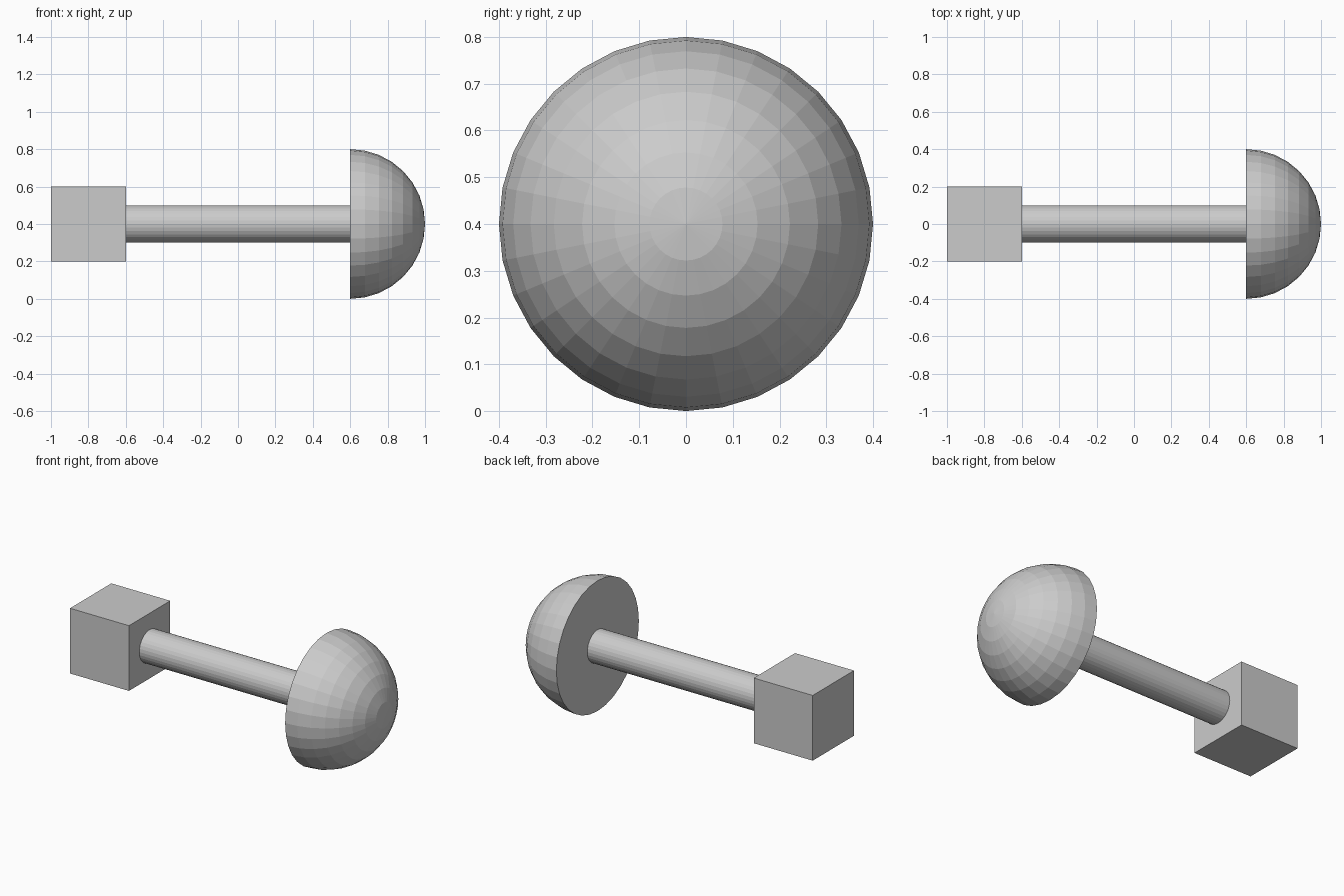
import bpy, bmesh
from math import pi
from mathutils import Matrix

if "Cube" in bpy.data.objects:
    bpy.data.objects.remove(bpy.data.objects["Cube"])

AXIS_Z = 0.4
TO_X = Matrix.Rotation(pi / 2, 4, 'Y')  # local +z becomes world +x


def add_object(name, bm):
    bmesh.ops.recalc_face_normals(bm, faces=bm.faces)
    mesh = bpy.data.meshes.new(name)
    bm.to_mesh(mesh)
    bm.free()
    obj = bpy.data.objects.new(name, mesh)
    bpy.context.collection.objects.link(obj)
    return obj


# Square block on the left end
bm = bmesh.new()
bmesh.ops.create_cube(bm, size=0.4, matrix=Matrix.Translation((-0.8, 0, AXIS_Z)))
add_object("end_block", bm)

# Round rod joining both ends
bm = bmesh.new()
bmesh.ops.create_cone(bm, cap_ends=True, segments=32, radius1=0.1, radius2=0.1,
                      depth=1.2, matrix=Matrix.Translation((0, 0, AXIS_Z)) @ TO_X)
add_object("rod", bm)

# Half-sphere on the right end, flat side facing the rod
bm = bmesh.new()
bmesh.ops.create_uvsphere(bm, u_segments=32, v_segments=16, radius=0.4)
bmesh.ops.delete(bm, geom=[v for v in bm.verts if v.co.z < -1e-4], context='VERTS')
bmesh.ops.holes_fill(bm, edges=[e for e in bm.edges if e.is_boundary], sides=0)
bm.transform(Matrix.Translation((0.6, 0, AXIS_Z)) @ TO_X)
add_object("dome", bm)
